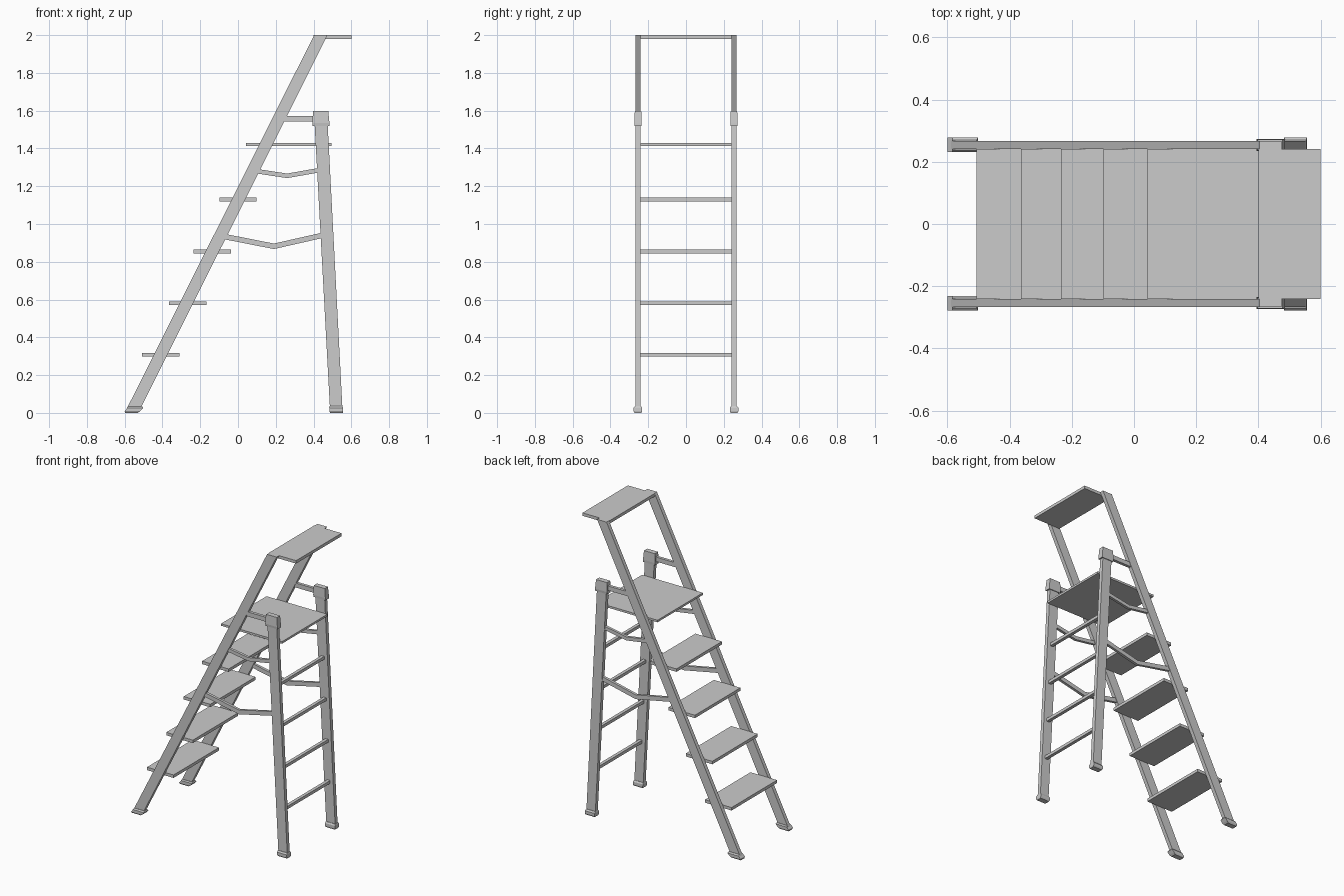
import bpy, bmesh

if "Cube" in bpy.data.objects:
    bpy.data.objects.remove(bpy.data.objects["Cube"])


def finish(name, bm, mirror):
    bmesh.ops.recalc_face_normals(bm, faces=bm.faces)
    mesh = bpy.data.meshes.new(name)
    bm.to_mesh(mesh)
    bm.free()
    ob = bpy.data.objects.new(name, mesh)
    bpy.context.collection.objects.link(ob)
    if mirror:
        mod = ob.modifiers.new("Mirror", 'MIRROR')
        mod.use_axis = (False, True, False)
        mod.use_mirror_merge = False
    return ob


def skin(name, rings, mirror):
    """Closed tube through a list of four-point rings."""
    bm = bmesh.new()
    rows = [[bm.verts.new(p) for p in ring] for ring in rings]
    for a, b in zip(rows, rows[1:]):
        for i in range(4):
            j = (i + 1) % 4
            bm.faces.new((a[i], a[j], b[j], b[i]))
    bm.faces.new(rows[0])
    bm.faces.new(rows[-1])
    return finish(name, bm, mirror)


def loft(name, levels, mirror=True):
    """Stack of rectangles: (x0, x1, y0, y1, z)."""
    return skin(name, [[(x0, y0, z), (x1, y0, z), (x1, y1, z), (x0, y1, z)]
                       for x0, x1, y0, y1, z in levels], mirror)


def bar(name, path, thick, y0, y1):
    """Flat bar along x that follows (x, z) points."""
    h = thick / 2
    return skin(name, [[(x, y0, z - h), (x, y1, z - h), (x, y1, z + h), (x, y0, z + h)]
                       for x, z in path], True)


def board(name, x0, x1, z0, z1):
    return loft(name, [(x0, x1, -Y0, Y0, z0), (x0, x1, -Y0, Y0, z1)], False)


# inner and outer faces of the side rails
Y0, Y1 = 0.241, 0.267

# front rails and rear legs
loft("front_rail", [(-0.59, -0.518, Y0, Y1, 0.02), (0.403, 0.474, Y0, Y1, 2.0)])
loft("rear_leg", [(0.487, 0.553, Y0, Y1, 0.02), (0.405, 0.474, Y0, Y1, 1.54)])

# rubber feet and leg caps
loft("front_foot", [(-0.598, -0.53, 0.236, 0.272, 0.0),
                    (-0.6, -0.518, 0.232, 0.278, 0.009),
                    (-0.585, -0.502, 0.232, 0.278, 0.027),
                    (-0.583, -0.506, 0.238, 0.270, 0.034)])
loft("rear_foot", [(0.487, 0.555, 0.236, 0.272, 0.0),
                   (0.484, 0.557, 0.232, 0.278, 0.009),
                   (0.483, 0.556, 0.232, 0.278, 0.027),
                   (0.486, 0.553, 0.238, 0.270, 0.036)])
loft("leg_cap", [(0.395, 0.485, 0.236, 0.272, 1.52),
                 (0.394, 0.484, 0.235, 0.274, 1.535),
                 (0.397, 0.478, 0.237, 0.271, 1.597)])

# treads on the front rails, matching rungs on the rear legs
steps = [(-0.507, 0.298, 0.318), (-0.364, 0.570, 0.590),
         (-0.235, 0.845, 0.865), (-0.098, 1.119, 1.139)]
for i, (x, z0, z1) in enumerate(steps, 1):
    board(f"step_{i}", x, x + 0.197, z0, z1)
    xc = 0.521 - 0.0535 * z0
    board(f"rear_rung_{i}", xc - 0.011, xc + 0.011, z0, z1)

# standing platform and top shelf
board("platform", 0.043, 0.495, 1.414, 1.428)
board("top_shelf", 0.40, 0.60, 1.98, 2.0)

# braces joining rails and legs
bar("hinge_bar", [(0.22, 1.558), (0.41, 1.558)], 0.03, 0.244, 0.264)
bar("upper_spreader", [(0.09, 1.281), (0.26, 1.255), (0.43, 1.285)], 0.024, 0.245, 0.263)
bar("lower_spreader", [(-0.09, 0.937), (0.19, 0.882), (0.46, 0.943)], 0.029, 0.245, 0.263)
